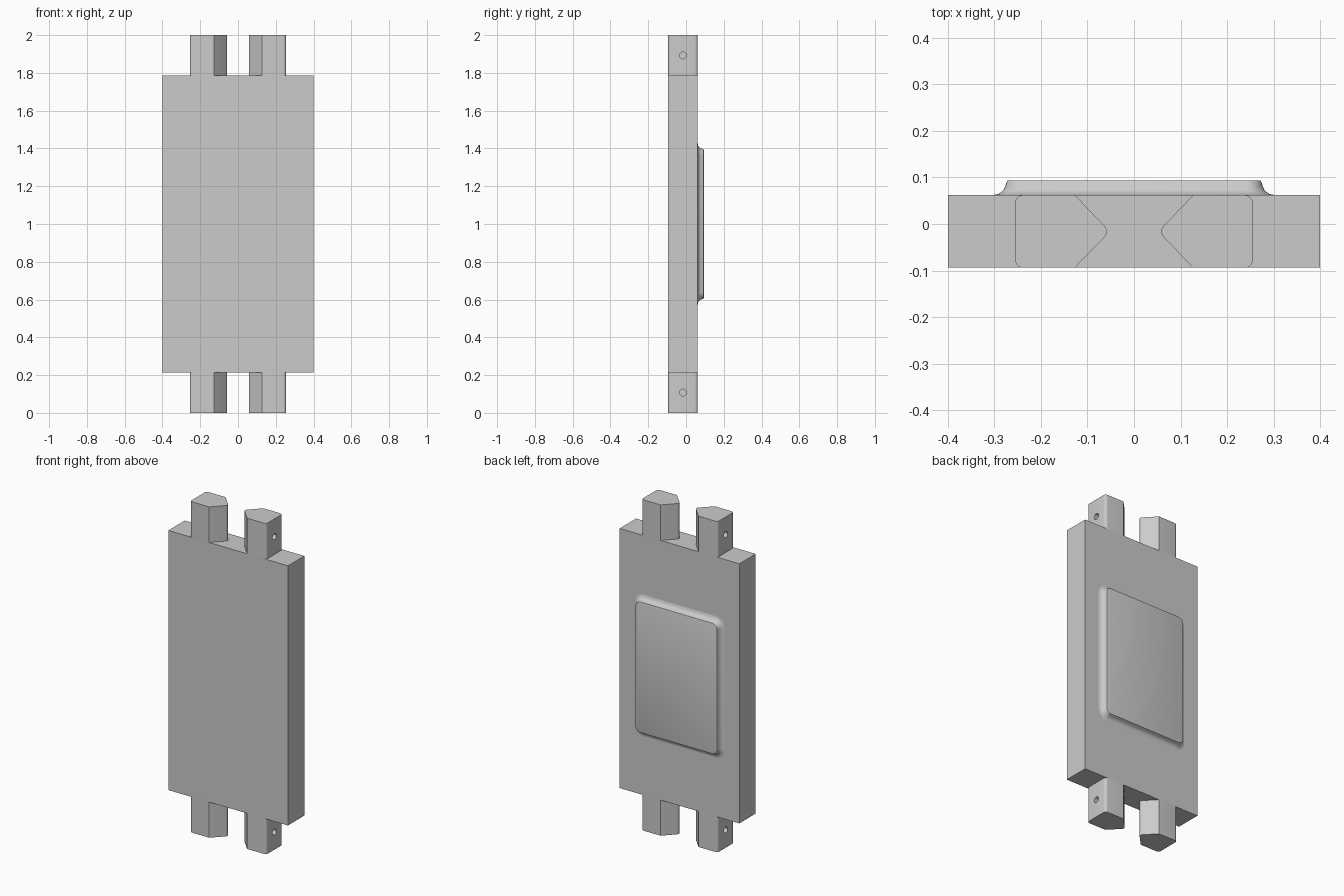
import bpy, bmesh
from math import sin, cos, pi, radians
from mathutils import Matrix, Vector

cube = bpy.data.objects.get("Cube")
if cube:
    bpy.data.objects.remove(cube, do_unlink=True)

grey = bpy.data.materials.new("light grey")
grey.use_nodes = True
grey.diffuse_color = (0.6, 0.6, 0.6, 1)
grey.node_tree.nodes["Principled BSDF"].inputs["Base Color"].default_value = (0.6, 0.6, 0.6, 1)

FRONT, BACK, PAD_BACK = -0.094, 0.062, 0.094
LOW, HIGH, TOP = 0.215, 1.785, 2.0
MID_Y = (FRONT + BACK) / 2


def finish(bm, name, smooth=None):
    bmesh.ops.recalc_face_normals(bm, faces=bm.faces)
    mesh = bpy.data.meshes.new(name)
    bm.to_mesh(mesh)
    bm.free()
    mesh.materials.append(grey)
    ob = bpy.data.objects.new(name, mesh)
    bpy.context.collection.objects.link(ob)
    if smooth:
        select(ob)
        bpy.ops.object.shade_smooth_by_angle(angle=radians(smooth))
    return ob


def select(ob):
    bpy.ops.object.select_all(action="DESELECT")
    ob.select_set(True)
    bpy.context.view_layer.objects.active = ob


# Main slab
bm = bmesh.new()
bmesh.ops.create_cube(bm, size=1)
bmesh.ops.scale(bm, vec=(0.8, BACK - FRONT, HIGH - LOW), verts=bm.verts)
bmesh.ops.translate(bm, vec=(0, MID_Y, 1), verts=bm.verts)
finish(bm, "slab")


# Raised back pad: rounded rectangles lofted up a concave flare
def ring(bm, half_x, half_z, radius, y, steps=8):
    verts = []
    for i, (sx, sz) in enumerate([(1, 1), (-1, 1), (-1, -1), (1, -1)]):
        for k in range(steps + 1):
            a = (i + k / steps) * pi / 2
            verts.append(bm.verts.new((sx * (half_x - radius) + radius * cos(a), y,
                                       1 + sz * (half_z - radius) + radius * sin(a))))
    return verts


bm = bmesh.new()
flare = [(0.032, 0), (0.018, 0.003), (0.009, 0.010), (0.005, 0.018),
         (0.002, 0.028), (0, 0.031), (-0.003, PAD_BACK - BACK)]
rings = [ring(bm, 0.272 + d, 0.395 + d, 0.032 + d, BACK + h) for d, h in flare]
for a, b in zip(rings, rings[1:]):
    for i in range(len(a)):
        j = (i + 1) % len(a)
        bm.faces.new((a[i], a[j], b[j], b[i]))
bm.faces.new(rings[-1])
finish(bm, "back_pad", 35)


# Connector posts: pointed inside, rounded outside, with a blind pin hole
def post(name, side, z0, z1):
    bm = bmesh.new()
    points = [(0.255, FRONT), (0.255, BACK), (0.127, BACK), (0.052, MID_Y), (0.127, FRONT)]
    face = bm.faces.new([bm.verts.new((side * x, y, z0)) for x, y in points])
    out = bmesh.ops.extrude_face_region(bm, geom=[face])
    top = [v for v in out["geom"] if isinstance(v, bmesh.types.BMVert)]
    bmesh.ops.translate(bm, vec=(0, 0, z1 - z0), verts=top)
    corners = [e for e in bm.edges
               if abs(e.verts[0].co.z - e.verts[1].co.z) > 0.1
               and (abs(e.verts[0].co.x) > 0.2 or abs(e.verts[0].co.x) < 0.1)]
    bmesh.ops.bevel(bm, geom=corners, offset=0.016, segments=5, profile=0.5, affect="EDGES")
    ob = finish(bm, name)

    bm = bmesh.new()
    place = Matrix.Translation(Vector((side * 0.255, MID_Y, (z0 + z1) / 2))) @ Matrix.Rotation(pi / 2, 4, "Y")
    bmesh.ops.create_cone(bm, cap_ends=True, segments=24, radius1=0.018, radius2=0.018,
                          depth=0.16, matrix=place)
    cutter = finish(bm, name + "_hole_cutter")
    cutter.hide_render = True
    mod = ob.modifiers.new("pin hole", "BOOLEAN")
    mod.operation, mod.solver, mod.object = "DIFFERENCE", "EXACT", cutter
    select(ob)
    bpy.ops.object.modifier_apply(modifier=mod.name)
    bpy.data.objects.remove(cutter, do_unlink=True)
    select(ob)
    bpy.ops.object.shade_smooth_by_angle(angle=radians(30))


for side, side_name in ((1, "left"), (-1, "right")):
    post("top_post_" + side_name, side, HIGH, TOP)
    post("bottom_post_" + side_name, side, 0, LOW)
